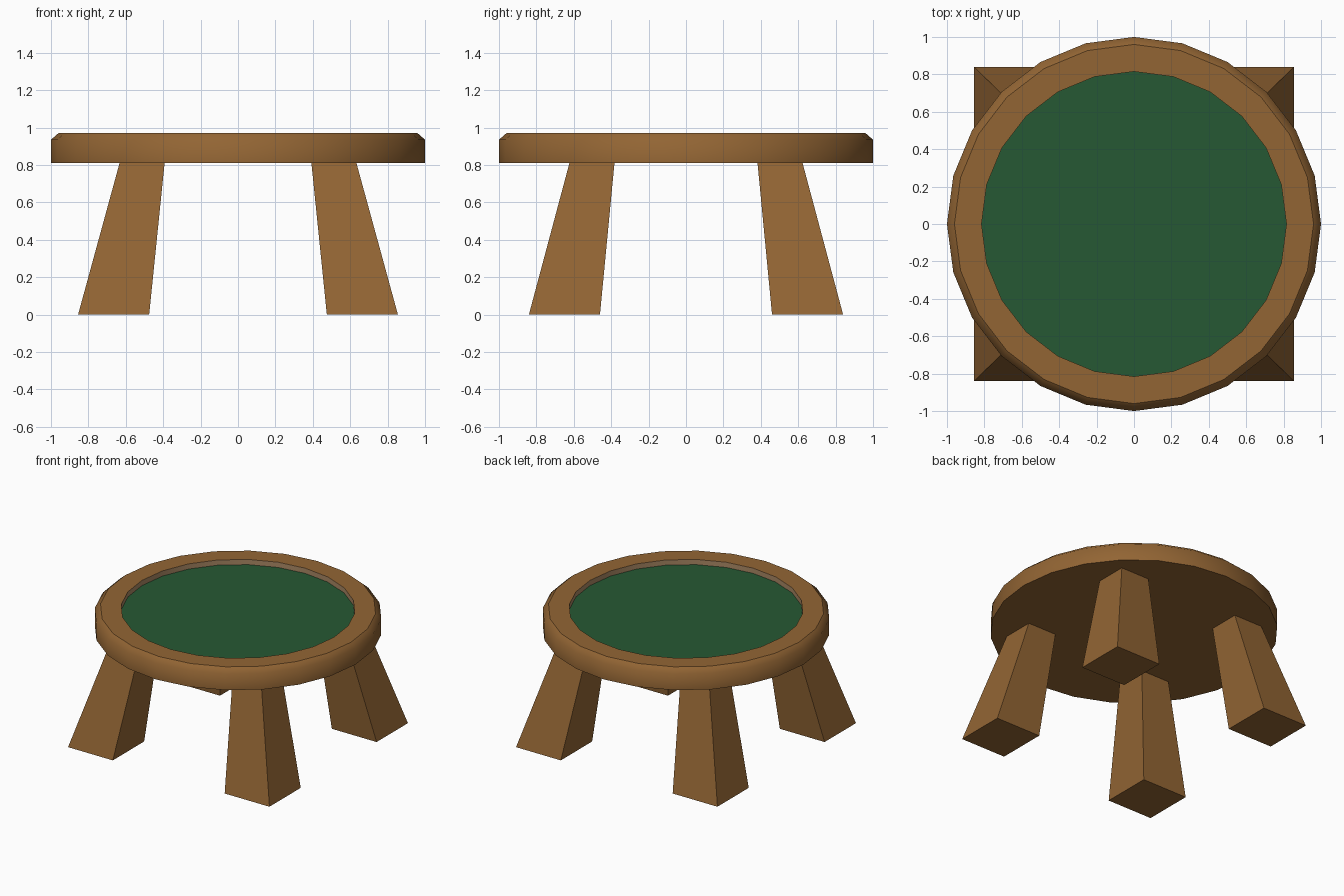
import bpy
import bmesh
from math import cos, sin, tau

cube = bpy.data.objects.get("Cube")
if cube:
    bpy.data.objects.remove(cube, do_unlink=True)


def material(name, rgb):
    mat = bpy.data.materials.new(name)
    mat.use_nodes = True
    mat.diffuse_color = (*rgb, 1)
    mat.node_tree.nodes["Principled BSDF"].inputs["Base Color"].default_value = (*rgb, 1)
    return mat


def finish(bm, name, mats):
    bmesh.ops.recalc_face_normals(bm, faces=bm.faces)
    mesh = bpy.data.meshes.new(name)
    bm.to_mesh(mesh)
    bm.free()
    for mat in mats:
        mesh.materials.append(mat)
    obj = bpy.data.objects.new(name, mesh)
    bpy.context.collection.objects.link(obj)
    return obj


wood = material("brown wood", (0.29, 0.13, 0.034))
pale = material("pale wood", (0.40, 0.246, 0.127))
felt = material("green felt", (0.019, 0.098, 0.033))

# Round top: underside, side, chamfer, rim, recess wall and felt, lathed as one
SIDES = 24
profile = [(1, 0.81), (1, 0.935), (0.96, 0.97), (0.815, 0.97), (0.815, 0.93)]
bm = bmesh.new()
rings = [[bm.verts.new((r * cos(tau * i / SIDES), r * sin(tau * i / SIDES), z))
          for i in range(SIDES)] for r, z in profile]
for band, (low, high) in enumerate(zip(rings, rings[1:])):
    for i in range(SIDES):
        j = (i + 1) % SIDES
        face = bm.faces.new((low[i], low[j], high[j], high[i]))
        face.smooth = True
        face.material_index = 1 if band == 3 else 0
bm.faces.new(rings[0][::-1])
bm.faces.new(rings[-1]).material_index = 2

# Side and chamfer blend smoothly; every other ring is a crisp edge
for ring in rings[:1] + rings[2:]:
    for i in range(SIDES):
        bm.edges.get((ring[i], ring[i - 1])).smooth = False
finish(bm, "table_top", [wood, pale, felt])


# Splayed, tapered legs
def leg(name, sx, sy):
    bm = bmesh.new()
    bmesh.ops.create_cube(bm, size=2)
    for v in bm.verts:
        if v.co.z < 0:
            cx, cy, half, z = 0.665, 0.65, 0.19, 0.005
        else:
            cx, cy, half, z = 0.512, 0.502, 0.12, 0.815
        v.co = (sx * cx + half * v.co.x, sy * cy + half * v.co.y, z)
    finish(bm, name, [wood])


for side, sx in (("left", 1), ("right", -1)):
    for end, sy in (("front", -1), ("back", 1)):
        leg(f"{end}_{side}_leg", sx, sy)

# Stand the feet exactly on the floor
for obj in bpy.context.collection.objects:
    if obj.name.endswith("_leg"):
        for v in obj.data.vertices:
            if v.co.z < 0.1:
                v.co.z = 0
